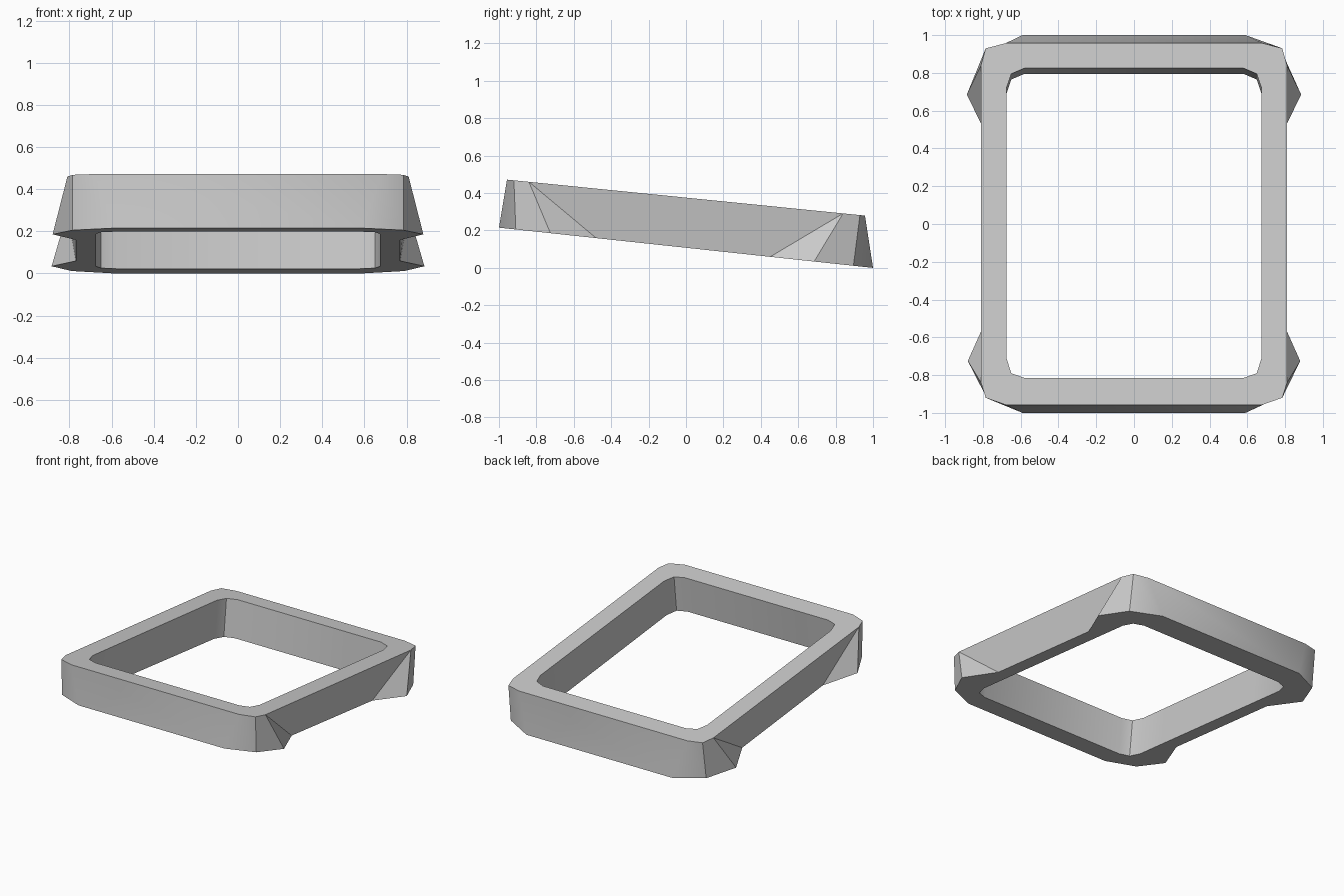
import bpy
import bmesh

cube = bpy.data.objects.get("Cube")
if cube:
    bpy.data.objects.remove(cube, do_unlink=True)

grey = bpy.data.materials.new("light_grey")
grey.use_nodes = True
colour = (0.6, 0.6, 0.6, 1)
grey.diffuse_color = colour
bsdf = grey.node_tree.nodes["Principled BSDF"]
bsdf.inputs["Base Color"].default_value = colour
bsdf.inputs["Roughness"].default_value = 0.7


def top_z(y):
    return 0.3755 - 0.1005 * y


def bottom_z(y):
    return 0.1075 - 0.1075 * y


def loop(half, height):
    """Mirror a right-hand half outline and lift it onto a sloping plane."""
    points = half + [(-x, y) for x, y in reversed(half)]
    return [(x, y, height(y)) for x, y in points]


# Outlines run from the front, along the right-hand side, to the back
outer_top = [(0.68, -0.957), (0.785, -0.92), (0.81, -0.84), (0.81, -0.84),
             (0.81, 0.84), (0.81, 0.84), (0.785, 0.93), (0.68, 0.957)]
# The lower edge flares into a pointed foot at each corner
outer_bottom = [(0.59, -1), (0.785, -0.91), (0.88, -0.725), (0.77, -0.48),
                (0.77, 0.45), (0.885, 0.685), (0.79, 0.895), (0.59, 1)]
inner_top = [(0.58, -0.815), (0.65, -0.79), (0.675, -0.71), (0.675, -0.48),
             (0.675, 0.45), (0.675, 0.72), (0.65, 0.795), (0.58, 0.825)]
inner_bottom = [(x, y - 0.03) for x, y in inner_top]

bm = bmesh.new()
rings = []
for half, height in ((outer_top, top_z), (outer_bottom, bottom_z),
                     (inner_bottom, bottom_z), (inner_top, top_z)):
    made = {}
    ring = []
    for point in loop(half, height):
        if point not in made:
            made[point] = bm.verts.new(point)
        ring.append(made[point])
    rings.append(ring)

# Join outer wall, underside, inner wall and rim in turn
for a, b in zip(rings, rings[1:] + rings[:1]):
    for i in range(len(a)):
        j = (i + 1) % len(a)
        corners = list(dict.fromkeys((a[i], a[j], b[j], b[i])))
        if len(corners) > 2:
            bm.faces.new(corners)
bmesh.ops.recalc_face_normals(bm, faces=bm.faces)

mesh = bpy.data.meshes.new("sloping_frame")
bm.to_mesh(mesh)
bm.free()
mesh.materials.append(grey)
frame = bpy.data.objects.new("sloping_frame", mesh)
bpy.context.collection.objects.link(frame)

# Soften the rounded corners, keep the rim edges crisp
bpy.ops.object.select_all(action="DESELECT")
frame.select_set(True)
bpy.context.view_layer.objects.active = frame
bpy.ops.object.shade_smooth_by_angle(angle=0.52)
